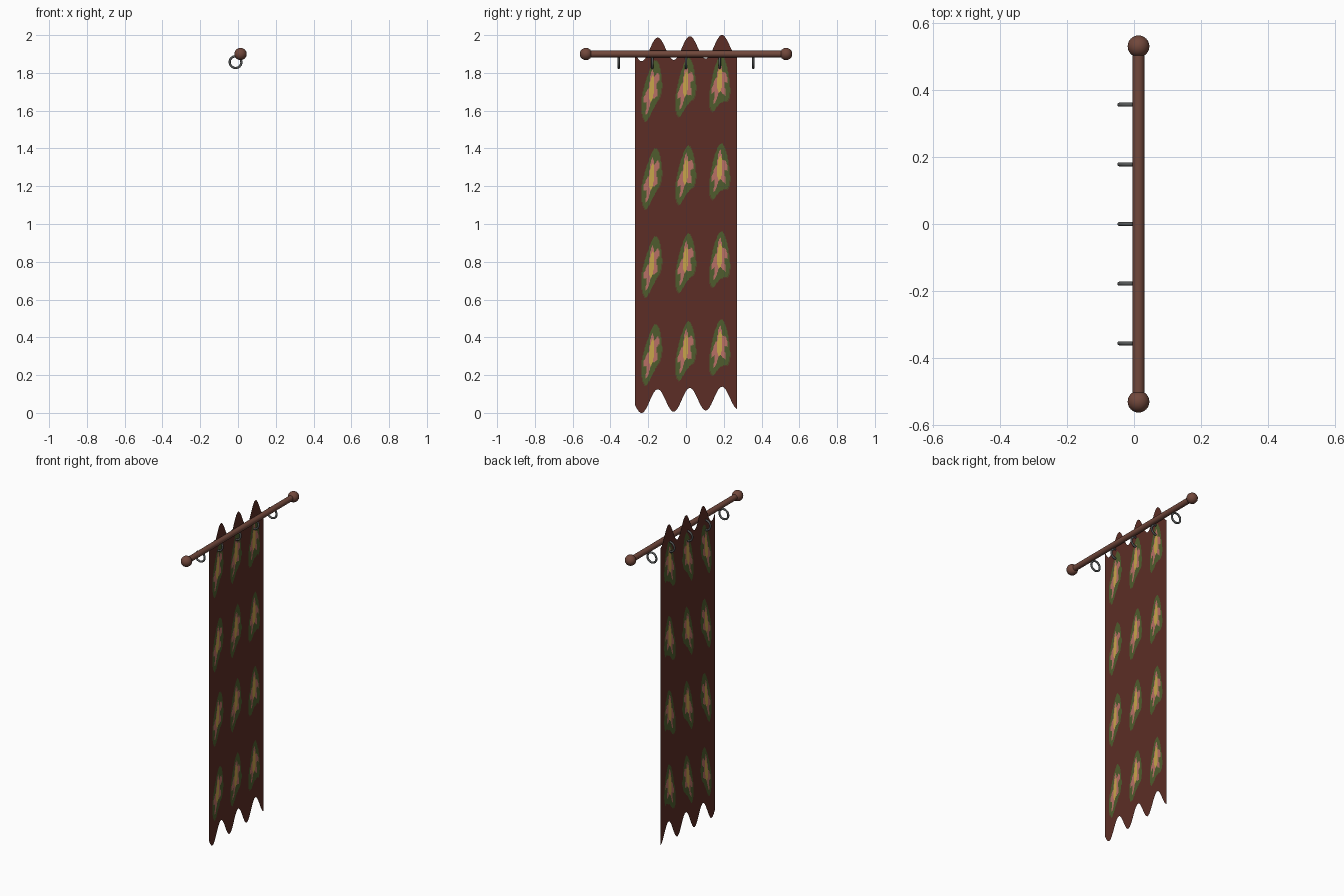
import bpy, bmesh, math

if "Cube" in bpy.data.objects:
    bpy.data.objects.remove(bpy.data.objects["Cube"])

def mat(name, c):
    m = bpy.data.materials.new(name)
    m.diffuse_color = (*c, 1)
    m.use_nodes = True
    m.node_tree.nodes["Principled BSDF"].inputs["Base Color"].default_value = m.diffuse_color
    return m

cloth_m = mat("maroon cloth", (0.107, 0.027, 0.019))
green = mat("leaf green", (0.077, 0.107, 0.026))
pink = mat("petal pink", (0.479, 0.162, 0.133))
yellow = mat("flower yellow", (0.578, 0.376, 0.070))
wood = mat("brown wood", (0.165, 0.064, 0.044))
metal = mat("grey metal", (0.09, 0.095, 0.095))

CX, W, Z0, H = -0.013, 0.54, 0.070, 1.862   # cloth plane and size
NU, NV = 96, 240
TU, TV = W / 3, H / 4                        # pattern tile


def wave(y):
    return 0.061 * math.cos(2 * math.pi * (y - 0.19) / 0.17) + 0.04 * y


def pattern(y, v):
    """Material slot of a cloth face: flower on a leaf patch in each tile."""
    du = (y + W / 2) % TU - TU / 2 + 0.002
    dv = v % TV - TV / 2
    if math.hypot(du / 0.0145, dv / 0.062) < 1:
        return 3
    a = math.atan2(dv / 0.095, du / 0.045)
    if math.hypot(du / 0.045, dv / 0.095) < 0.78 + 0.22 * math.cos(5 * (a - math.pi / 2)):
        return 2
    if math.hypot(du / 0.056, dv / 0.126) < 1:
        return 1
    return 0


# hanging cloth, flat with wavy top and bottom edges
bm = bmesh.new()
grid = [[bm.verts.new((CX, -W / 2 + W * i / NU,
                       Z0 + H * j / NV + wave(-W / 2 + W * i / NU)))
         for j in range(NV + 1)] for i in range(NU + 1)]
for i in range(NU):
    for j in range(NV):
        f = bm.faces.new((grid[i][j], grid[i + 1][j], grid[i + 1][j + 1], grid[i][j + 1]))
        f.material_index = pattern(-W / 2 + W * (i + 0.5) / NU, H * (j + 0.5) / NV)
me = bpy.data.meshes.new("hanging_cloth")
bm.to_mesh(me)
bm.free()
for m in (cloth_m, green, pink, yellow):
    me.materials.append(m)
bpy.context.collection.objects.link(bpy.data.objects.new("hanging_cloth", me))


def finish(name, m):
    o = bpy.context.object
    o.name = name
    o.data.materials.append(m)
    bpy.ops.object.shade_smooth_by_angle(angle=math.radians(40))


# rod and its ball ends
RX, RZ = 0.0135, 1.9
bpy.ops.mesh.primitive_cylinder_add(vertices=24, radius=0.0175, depth=1.06,
                                    location=(RX, 0, RZ), rotation=(math.pi / 2, 0, 0))
finish("rod", wood)
for side, y in (("left", -0.53), ("right", 0.53)):
    bpy.ops.mesh.primitive_uv_sphere_add(segments=24, ring_count=16, radius=0.0325,
                                         location=(RX, y, RZ))
    finish("rod_end_" + side, wood)

# curtain rings
for k in range(-2, 3):
    bpy.ops.mesh.primitive_torus_add(major_segments=32, minor_segments=12,
                                     major_radius=0.031, minor_radius=0.006,
                                     location=(CX, 0.178 * k, 1.857),
                                     rotation=(math.pi / 2, 0, 0))
    finish("ring_%d" % (k + 3), metal)
